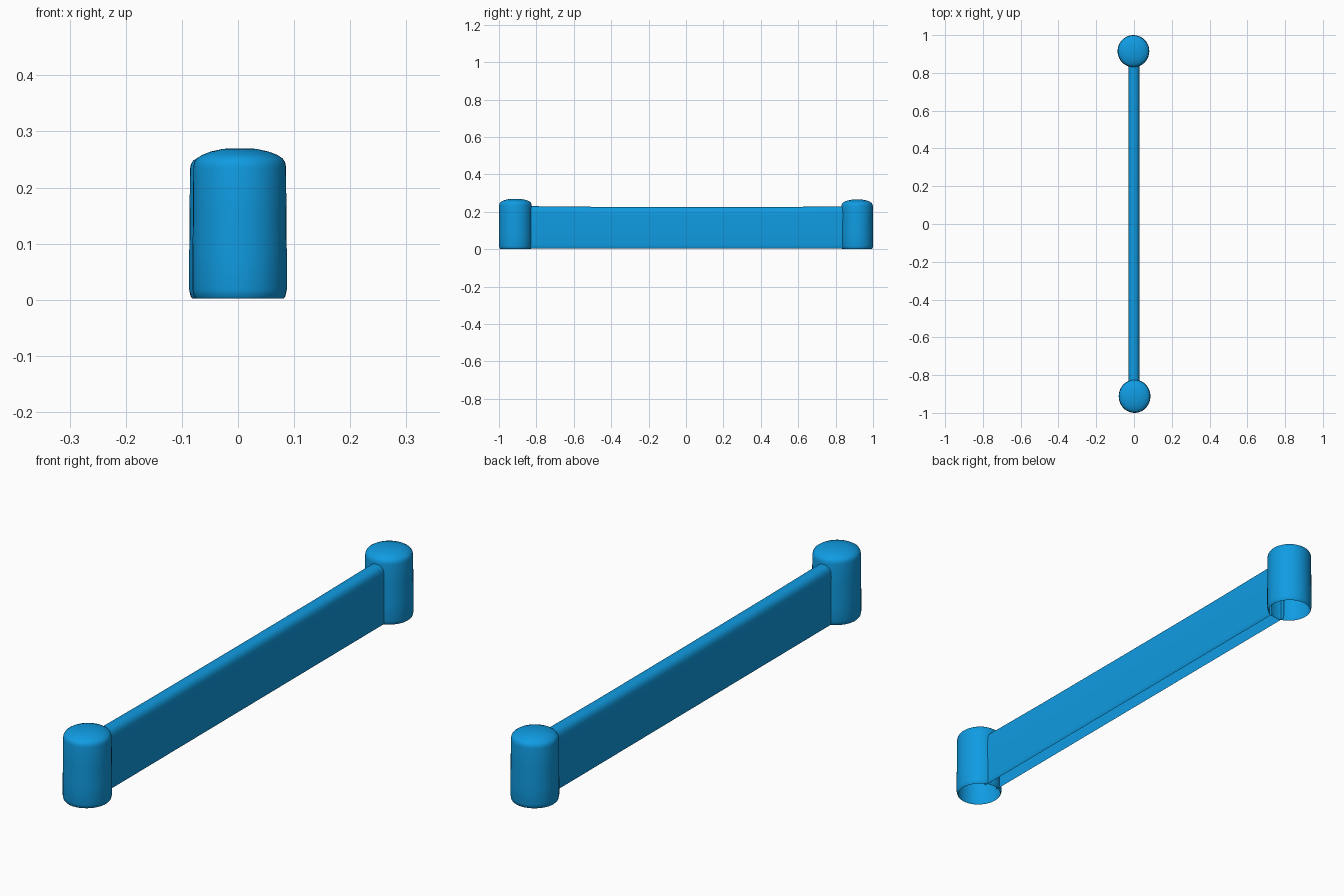
import bpy, bmesh, math

if "Cube" in bpy.data.objects:
    bpy.data.objects.remove(bpy.data.objects["Cube"])

blue = bpy.data.materials.new("bright blue")
blue.diffuse_color = (0.005, 0.33, 0.76, 1)
blue.use_nodes = True
blue.node_tree.nodes["Principled BSDF"].inputs["Base Color"].default_value = blue.diffuse_color


def make_object(name, bm):
    bmesh.ops.recalc_face_normals(bm, faces=bm.faces)
    # open shells: make sure the normals point outwards (top faces up)
    top = max(bm.faces, key=lambda f: f.calc_center_median().z)
    if top.normal.z < 0:
        bmesh.ops.reverse_faces(bm, faces=bm.faces)
    mesh = bpy.data.meshes.new(name)
    bm.to_mesh(mesh)
    bm.free()
    mesh.materials.append(blue)
    obj = bpy.data.objects.new(name, mesh)
    bpy.context.collection.objects.link(obj)
    bpy.ops.object.select_all(action='DESELECT')
    obj.select_set(True)
    bpy.context.view_layer.objects.active = obj
    bpy.ops.object.shade_smooth_by_angle(angle=math.radians(40))


# Hollow domed posts, open underneath: (radius fraction, height)
POST = [(0.93, 0.002), (0.97, 0.006), (1.0, 0.018), (1.0, 0.08), (0.99, 0.16), (0.985, 0.235),
        (0.965, 0.245), (0.91, 0.252), (0.80, 0.258), (0.62, 0.264), (0.35, 0.269)]
SIDES = 40


def post(name, x, y, rx, ry, height):
    bm = bmesh.new()
    rings = []
    for r, z in POST:
        rings.append([bm.verts.new((x + rx * r * math.cos(2 * math.pi * i / SIDES),
                                    y + ry * r * math.sin(2 * math.pi * i / SIDES),
                                    z * height / 0.27)) for i in range(SIDES)])
    for a, b in zip(rings, rings[1:]):
        for i in range(SIDES):
            j = (i + 1) % SIDES
            bm.faces.new((a[i], a[j], b[j], b[i]))
    tip = bm.verts.new((x, y, height))
    for i in range(SIDES):
        bm.faces.new((rings[-1][i], rings[-1][(i + 1) % SIDES], tip))
    make_object(name, bm)


post("front_post", 0.003, -0.912, 0.084, 0.088, 0.27)
post("back_post", -0.003, 0.915, 0.084, 0.085, 0.266)

# Thin rounded-top wall between the posts, hollow and open underneath
half = [(0.026, 0.003), (0.029, 0.008), (0.03, 0.02), (0.03, 0.185), (0.0285, 0.203),
        (0.024, 0.215), (0.016, 0.222), (0.007, 0.2255)]
section = half + [(0, 0.226)] + [(-x, z) for x, z in reversed(half)]
bm = bmesh.new()
rows = []
for y, lift in [(-0.85, 1.02), (-0.5, 1.005), (0, 1.0), (0.5, 1.0), (0.85, 1.015)]:
    rows.append([bm.verts.new((x, y, z * lift)) for x, z in section])
for a, b in zip(rows, rows[1:]):
    for i in range(len(section) - 1):
        bm.faces.new((a[i], a[i + 1], b[i + 1], b[i]))
make_object("wall", bm)
